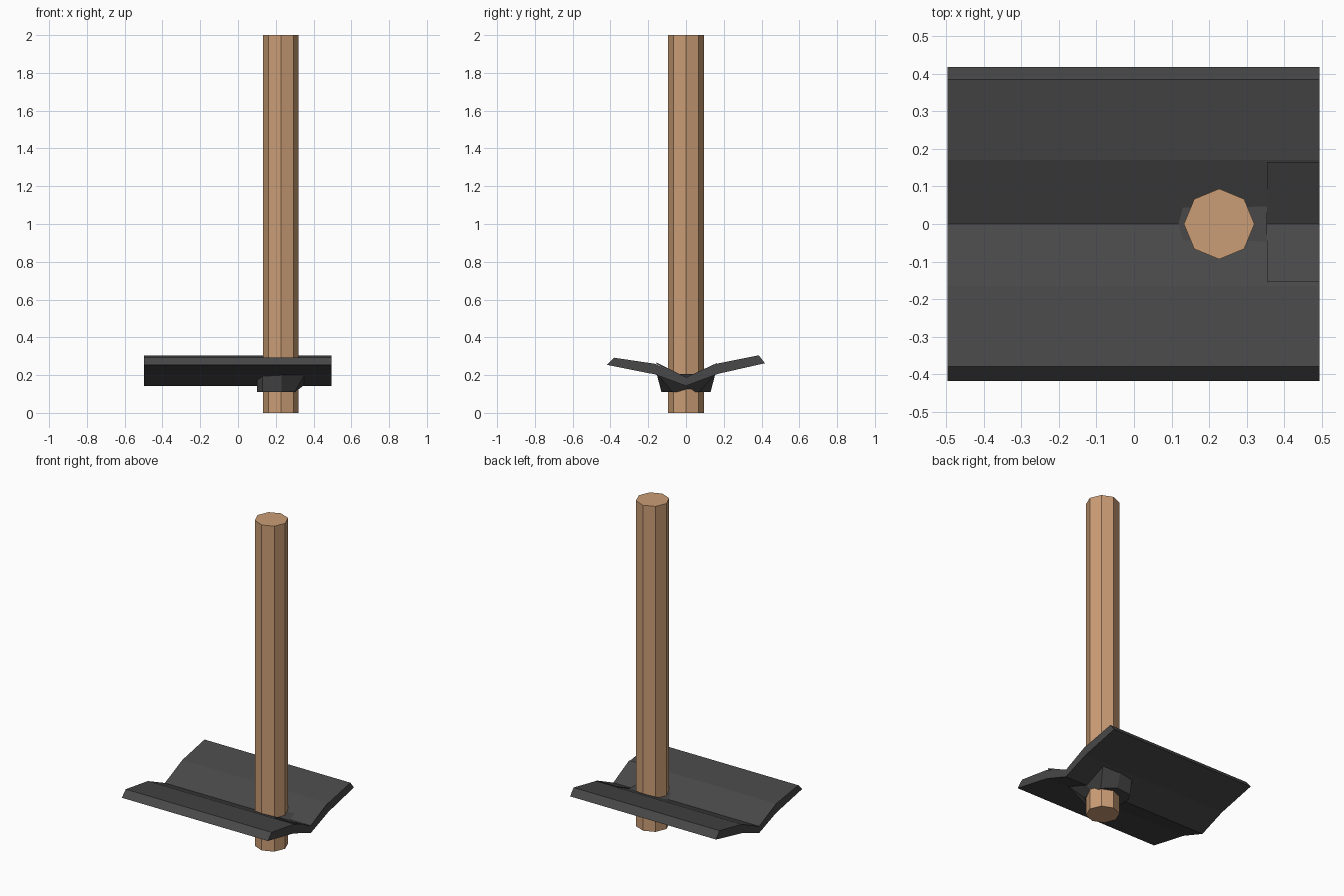
import bpy
import bmesh
from math import cos, sin, pi

cube = bpy.data.objects.get("Cube")
if cube:
    bpy.data.objects.remove(cube, do_unlink=True)


def make_material(name, rgb):
    mat = bpy.data.materials.new(name)
    mat.use_nodes = True
    mat.diffuse_color = (*rgb, 1)
    bsdf = mat.node_tree.nodes["Principled BSDF"]
    bsdf.inputs["Base Color"].default_value = (*rgb, 1)
    bsdf.inputs["Roughness"].default_value = 0.8
    return mat


def loft(name, ring_a, ring_b, mat):
    """Closed solid joining two matching outlines, with capped ends."""
    bm = bmesh.new()
    a = [bm.verts.new(p) for p in ring_a]
    b = [bm.verts.new(p) for p in ring_b]
    n = len(a)
    for i in range(n):
        j = (i + 1) % n
        bm.faces.new((a[i], a[j], b[j], b[i]))
    bm.faces.new(a)
    bm.faces.new(b)
    bmesh.ops.recalc_face_normals(bm, faces=bm.faces)
    mesh = bpy.data.meshes.new(name)
    bm.to_mesh(mesh)
    bm.free()
    mesh.materials.append(mat)
    obj = bpy.data.objects.new(name, mesh)
    bpy.context.collection.objects.link(obj)
    return obj


def extrude_x(name, profile, x0, x1, mat):
    return loft(name, [(x0, y, z) for y, z in profile],
                [(x1, y, z) for y, z in profile], mat)


wood = make_material("light wood", (0.60, 0.34, 0.18))
iron = make_material("dark iron", (0.065, 0.065, 0.065))

# Octagonal handle
RADIUS, HANDLE_X = 0.094, 0.227
octagon = [(HANDLE_X + RADIUS * cos(k * pi / 4), RADIUS * sin(k * pi / 4))
           for k in range(8)]
loft("handle", [(x, y, 0) for x, y in octagon],
     [(x, y, 2) for x, y in octagon], wood)

# Folded blade: upper surface, then back along the underside
upper = [(-0.38, 0.292), (-0.165, 0.26), (0, 0.185), (0.17, 0.262), (0.385, 0.305)]
under = [(0.418, 0.263), (0.17, 0.207), (0, 0.143), (-0.165, 0.204), (-0.418, 0.254)]
extrude_x("blade", upper + under, -0.497, 0.495, iron)

# Thin reinforcing plate in the fold, by the handle
plate = [(-0.155, 0.2665), (0, 0.188), (0.165, 0.2645),
         (0.165, 0.256), (0, 0.182), (-0.155, 0.258)]
extrude_x("fold_plate", plate, 0.355, 0.494, iron)

# Collar under the blade, flaring towards the working edge
low_half = [(0.30, 0.07), (0.23, 0.13), (0.13, 0.12), (0.10, 0.07)]
high_half = [(0.355, 0.155, 0.206), (0.23, 0.155, 0.206),
             (0.13, 0.14, 0.205), (0.10, 0.08, 0.18)]
low = [(x, y, 0.11) for x, y in low_half]
low += [(x, -y, z) for x, y, z in reversed(low)]
high = high_half + [(x, -y, z) for x, y, z in reversed(high_half)]
# Centre points let the top of the collar follow the fold
low = [(0.30, 0, 0.11)] + low[:4] + [(0.10, 0, 0.11)] + low[4:]
high = [(0.355, 0, 0.15)] + high[:4] + [(0.10, 0, 0.15)] + high[4:]
loft("collar", low, high, iron)
